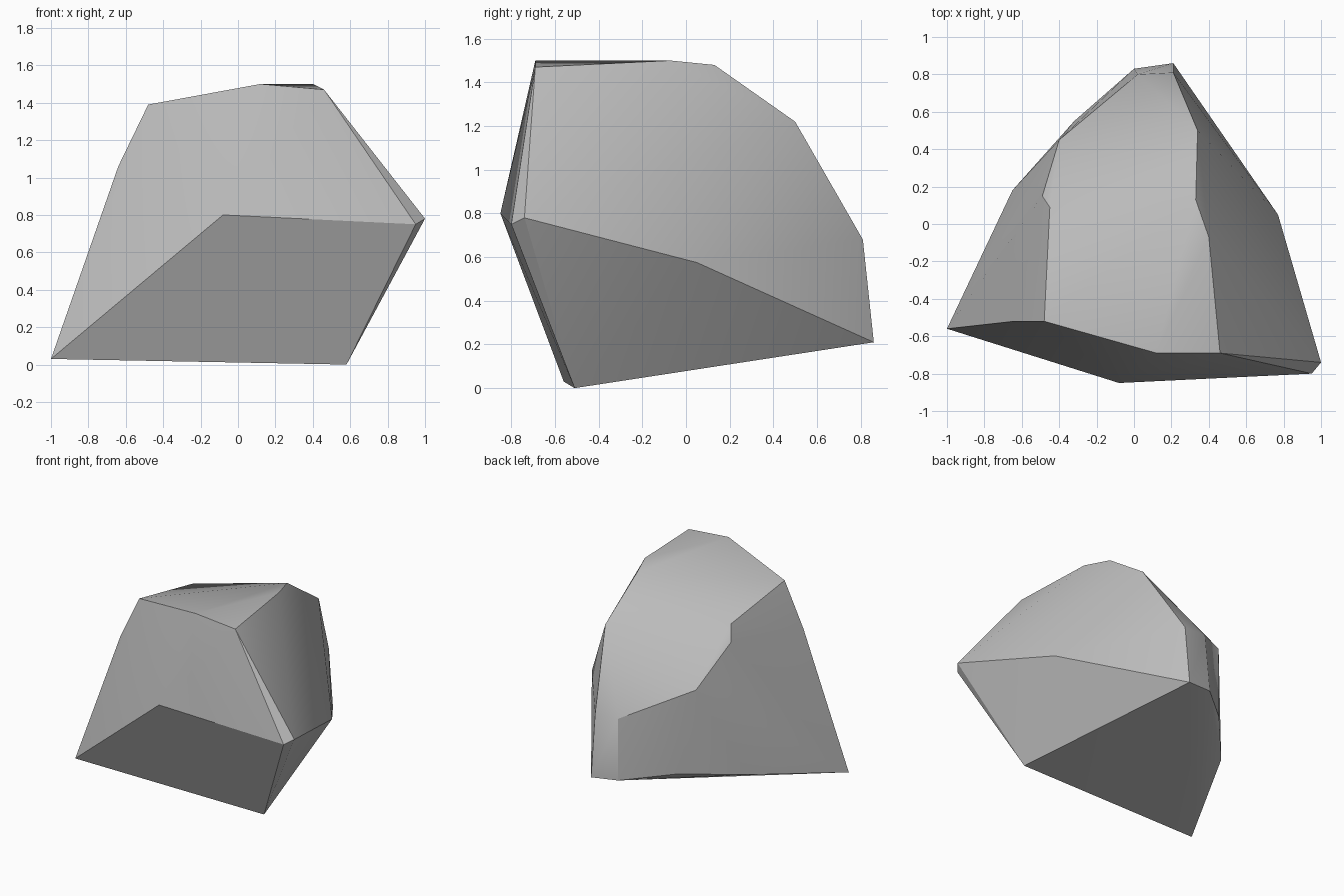
import bpy
import bmesh
import math

cube = bpy.data.objects.get("Cube")
if cube:
    bpy.data.objects.remove(cube, do_unlink=True)

# Stone colour
stone = bpy.data.materials.new("grey_stone")
stone.use_nodes = True
colour = (0.5, 0.5, 0.5, 1)
stone.diffuse_color = colour
stone.node_tree.nodes["Principled BSDF"].inputs["Base Color"].default_value = colour

# Corners of the chipped boulder, grouped by ridge
front_rim = [(-1, -.56, .03), (-.64, -.52, 1.06), (-.48, -.52, 1.39),
             (.12, -.69, 1.5), (.46, -.69, 1.47)]
front_ledge = [(-.08, -.85, .8), (.95, -.8, .75), (1, -.74, .78)]
right_ridge = [(.4, -.07, 1.5), (.33, .13, 1.48), (.34, .5, 1.22),
               (.21, .81, .68)]
left_ridge = [(-.45, .09, 1.28), (-.49, .15, 1.17), (-.4, .45, .89),
              (.02, .8, .69)]
base = [(.58, -.51, 0), (.77, .05, .575), (.21, .86, .21),
        (0, .83, .23), (-.32, .55, .26), (-.65, .18, .2)]

# Wrap the corners in one closed skin
bm = bmesh.new()
for corner in front_rim + front_ledge + right_ridge + left_ridge + base:
    bm.verts.new(corner)
hull = bmesh.ops.convex_hull(bm, input=bm.verts[:])
spare = {g for g in hull["geom_interior"] + hull["geom_unused"]
         if isinstance(g, bmesh.types.BMVert) and not g.link_faces}
bmesh.ops.delete(bm, geom=list(spare), context="VERTS")

# Merge nearly level facets
bmesh.ops.dissolve_limit(bm, angle_limit=math.radians(2),
                         verts=bm.verts[:], edges=bm.edges[:])
bmesh.ops.recalc_face_normals(bm, faces=bm.faces[:])

mesh = bpy.data.meshes.new("boulder")
bm.to_mesh(mesh)
bm.free()
mesh.materials.append(stone)
boulder = bpy.data.objects.new("boulder", mesh)
bpy.context.collection.objects.link(boulder)

# Soft facets with crisp ridges
bpy.context.view_layer.objects.active = boulder
boulder.select_set(True)
bpy.ops.object.shade_smooth_by_angle(angle=math.radians(30))
